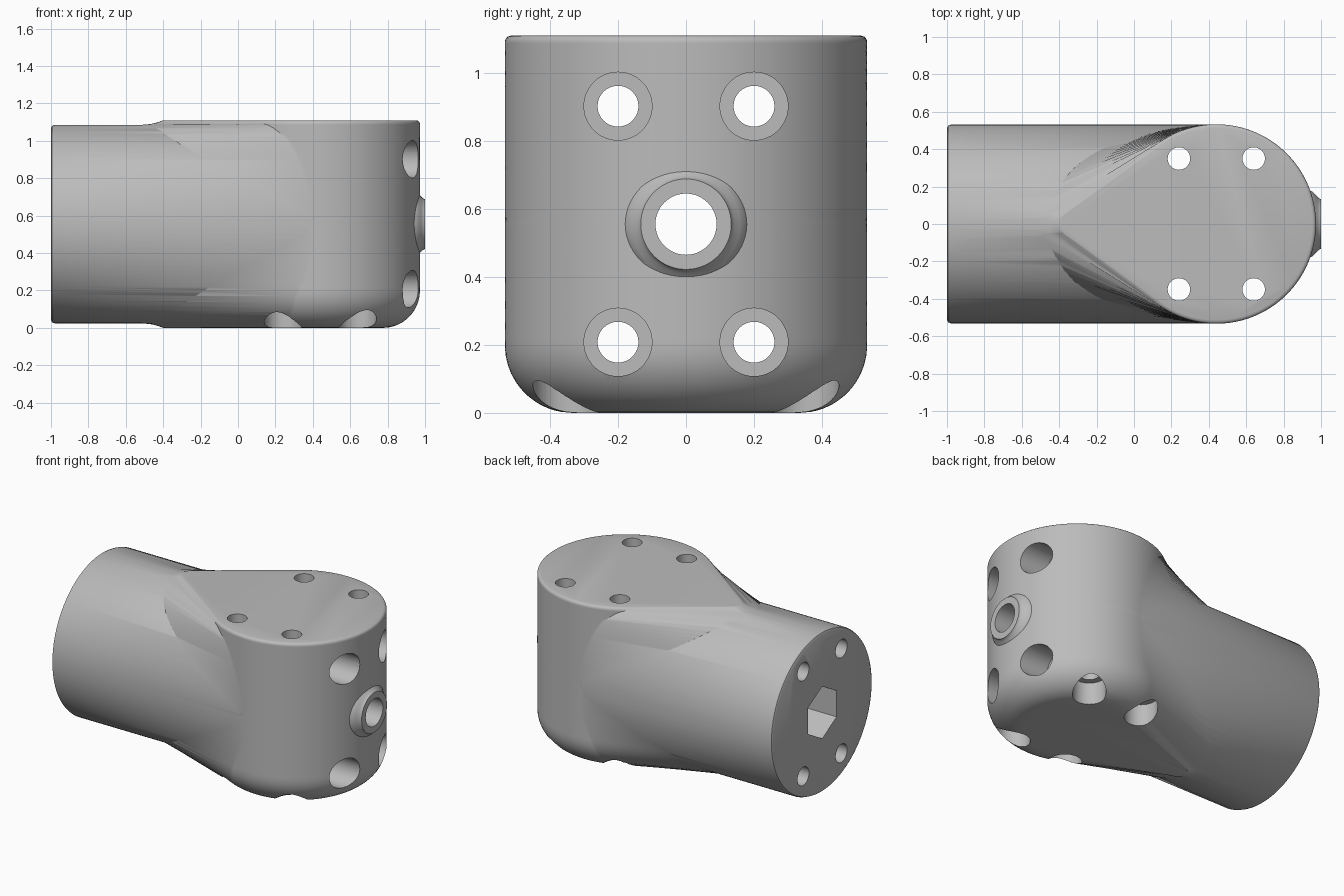
import bpy, bmesh, math
from mathutils import Vector

cube = bpy.data.objects.get("Cube")
if cube:
    bpy.data.objects.remove(cube, do_unlink=True)

MID = 0.555        # height of the barrel axis
HEIGHT = 1.11
HUB_X, HUB_R = 0.44, 0.533
BARREL_R = 0.531

grey = bpy.data.materials.new("plain grey")
grey.use_nodes = True
grey.diffuse_color = (0.5, 0.5, 0.5, 1)
grey.node_tree.nodes["Principled BSDF"].inputs["Base Color"].default_value = (0.5, 0.5, 0.5, 1)


def loft(name, rings):
    """Closed solid skinned through rings of equal point count."""
    bm = bmesh.new()
    loops = [[bm.verts.new(p) for p in ring] for ring in rings]
    n = len(loops[0])
    for a, b in zip(loops, loops[1:]):
        for i in range(n):
            j = (i + 1) % n
            bm.faces.new((a[i], a[j], b[j], b[i]))
    bm.faces.new(loops[0][::-1])
    bm.faces.new(loops[-1])
    bmesh.ops.recalc_face_normals(bm, faces=bm.faces[:])
    mesh = bpy.data.meshes.new(name)
    bm.to_mesh(mesh)
    bm.free()
    mesh.materials.append(grey)
    obj = bpy.data.objects.new(name, mesh)
    bpy.context.collection.objects.link(obj)
    return obj


def lathe(name, profile, axis, u, v, n=48):
    """Turned solid; profile is (position, radius) along x or z.
    u, v are the centre in (y, z) for x and (x, y) for z."""
    rings = []
    for pos, r in profile:
        ring = []
        for i in range(n):
            a = math.pi / 2 + 2 * math.pi * i / n
            p, q = u + r * math.cos(a), v + r * math.sin(a)
            ring.append((pos, p, q) if axis == 'x' else (p, q, pos))
        rings.append(ring)
    return loft(name, rings)


def combine(body, other, operation):
    mod = body.modifiers.new(other.name, 'BOOLEAN')
    mod.operation = operation
    mod.solver = 'EXACT'
    mod.object = other
    other.hide_render = True
    bpy.context.view_layer.objects.active = body
    bpy.ops.object.modifier_apply(modifier=mod.name)
    bpy.data.objects.remove(other, do_unlink=True)


def hub_ring(z):
    """Teardrop outline: hub circle joined by tangents to a smaller tip circle."""
    d = abs(z - MID)
    r = HUB_R
    if z < 0.2:                      # broad rounding below
        r += -0.2 + math.sqrt(max(0, 0.04 - (0.2 - z) ** 2))
    elif z > HEIGHT - 0.02:          # slight rounding above
        r += -0.02 + math.sqrt(max(0, 0.0004 - (z - HEIGHT + 0.02) ** 2))
    t = max(0.06, math.sqrt(max(0, BARREL_R ** 2 - d * d)) - 0.003)
    if d <= 0.5:
        xc = 0.42 - 1.6 * d
    elif d <= 0.53:
        xc = -0.38 - 0.08 * (d - 0.5) / 0.03
    else:
        xc = -0.46 + 0.12 * math.sqrt(min(1, (d - 0.53) / 0.025))
    a = math.pi / 2 + math.asin(max(-1, min(1, (r - t) / (HUB_X - xc))))
    ring = []
    for i in range(97):
        k = -a + 2 * a * i / 96
        ring.append((HUB_X + r * math.cos(k), r * math.sin(k), z))
    for i in range(33):
        k = a + 2 * (math.pi - a) * i / 32
        ring.append((xc + t * math.cos(k), t * math.sin(k), z))
    return ring


# Upright hub that flares back into the barrel
levels = [0, 0.003, 0.008, 0.014, 0.02, 0.025, 0.035, 0.05, 0.07, 0.09, 0.115, 0.14, 0.17]
levels += [0.2 + 0.02 * i for i in range(43)]
levels += [1.055, 1.07, 1.085, 1.09, 1.096, 1.102, 1.107, HEIGHT]
body = loft("joint_body", [hub_ring(z) for z in levels])

# Horizontal barrel with a chamfered open end
barrel = lathe("barrel", [(-1, BARREL_R - 0.018), (-0.994, BARREL_R - 0.006),
                          (-0.98, BARREL_R), (0.43, BARREL_R)], 'x', 0, MID, 128)
combine(body, barrel, 'UNION')

# Flared boss on the hub face
boss = lathe("boss", [(0.85, 0.195), (0.94, 0.18), (0.958, 0.17), (0.97, 0.158),
                      (0.983, 0.143), (0.992, 0.136), (1.0, 0.133)], 'x', 0, MID, 64)
combine(body, boss, 'UNION')

# Stepped bolt holes, lengthwise and upright
cutters = []
for y in (-0.2, 0.2):
    for dz in (-0.347, 0.347):
        cutters.append(lathe("long_bolt_hole", [(-1.1, 0.06), (0.76, 0.06), (0.76, 0.1),
                                                (1.1, 0.1)], 'x', y, MID + dz))
for x in (0.24, 0.64):
    for y in (-0.35, 0.35):
        cutters.append(lathe("upright_bolt_hole", [(-0.1, 0.1), (0.145, 0.1), (0.145, 0.06),
                                                   (1.2, 0.06)], 'z', x, y))

# Central bore and the hexagonal socket in the barrel end
cutters.append(lathe("centre_bore", [(-0.5, 0.09), (1.1, 0.09)], 'x', 0, MID))
cutters.append(lathe("hex_socket", [(-1.1, 0.173), (-0.3, 0.173)], 'x', 0, MID, 6))
for cutter in cutters:
    combine(body, cutter, 'DIFFERENCE')

# Smooth shading with crisp machined edges
bpy.ops.object.select_all(action='DESELECT')
body.select_set(True)
bpy.context.view_layer.objects.active = body
bpy.ops.object.shade_smooth_by_angle(angle=math.radians(30))
